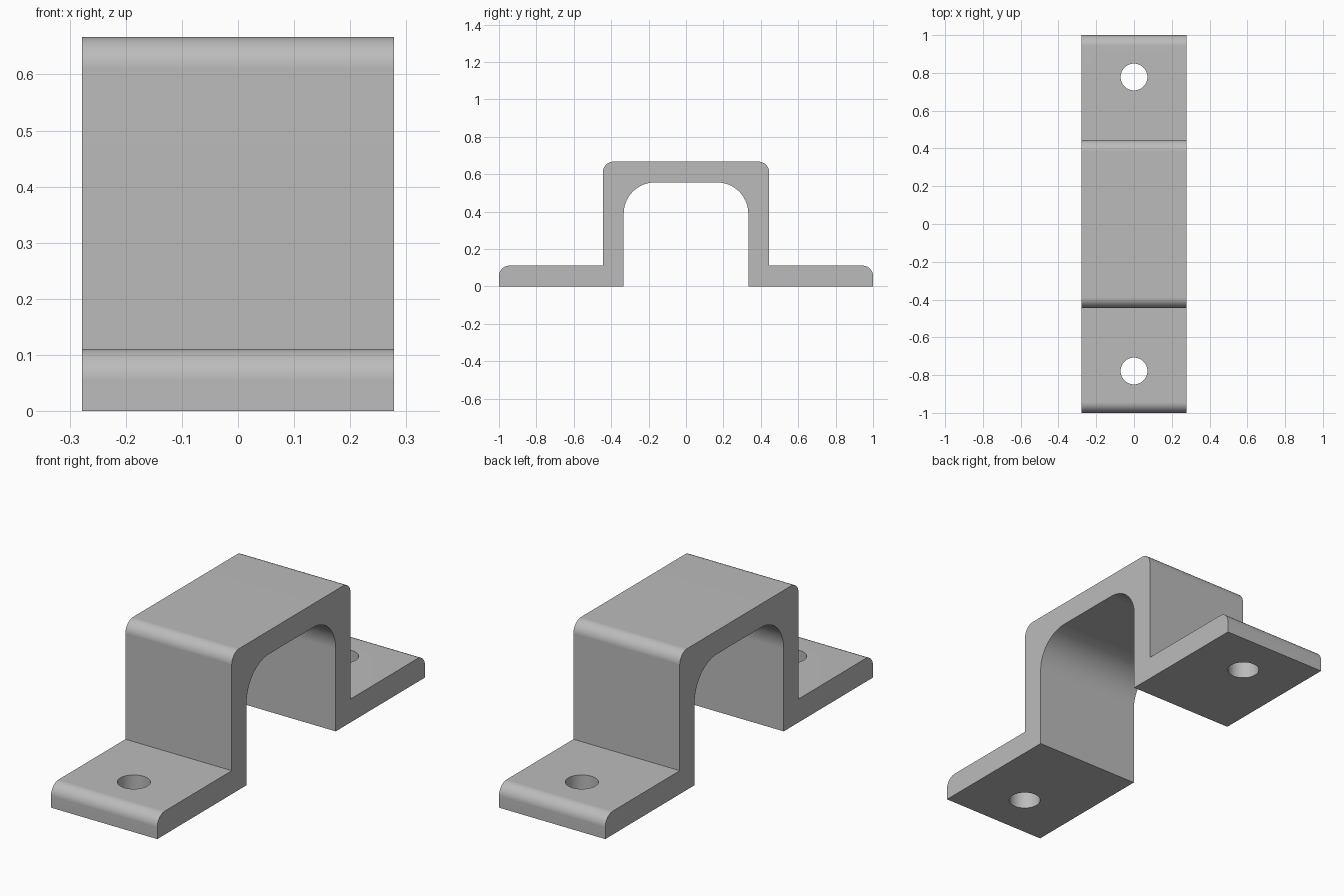
import bpy
import bmesh
from math import cos, sin, pi, radians
from mathutils import Vector

cube = bpy.data.objects.get("Cube")
if cube:
    bpy.data.objects.remove(cube)

HALF_WIDTH = 0.278
THICK = 0.111
WALL = 0.444        # outer face of the upright walls
TOP = 0.667
EDGE_R = 0.056      # outer rounding
INNER_R = 0.167     # rounding under the bridge
HOLE_Y, HOLE_R = 0.778, 0.071

grey = bpy.data.materials.new("plain grey")
grey.use_nodes = True
colour = (0.5, 0.5, 0.5, 1)
grey.diffuse_color = colour
grey.node_tree.nodes["Principled BSDF"].inputs["Base Color"].default_value = colour


def fillet(cy, cz, r, start, end, steps=12):
    """Arc points in the side plane, angles in degrees."""
    angles = [radians(start + (end - start) * i / steps) for i in range(steps + 1)]
    return [(cy + r * cos(a), cz + r * sin(a)) for a in angles]


# Half of the side profile, from the foot tip over the top to the inner wall
inner = WALL - THICK
outer_half = [(1, 0)]
outer_half += fillet(1 - EDGE_R, THICK - EDGE_R, EDGE_R, 0, 90)
outer_half += [(WALL, THICK)]
outer_half += fillet(WALL - EDGE_R, TOP - EDGE_R, EDGE_R, 0, 90)
inner_half = fillet(inner - INNER_R, TOP - THICK - INNER_R, INNER_R, 90, 0, 18)
inner_half += [(inner, 0)]


def mirrored(points):
    return [(-y, z) for y, z in reversed(points)]


profile = outer_half + mirrored(outer_half) + mirrored(inner_half) + inner_half

# Bracket: profile extruded across the width
bm = bmesh.new()
face = bm.faces.new([bm.verts.new((-HALF_WIDTH, y, z)) for y, z in profile])
swept = bmesh.ops.extrude_face_region(bm, geom=[face], use_keep_orig=True)
new_verts = [g for g in swept["geom"] if isinstance(g, bmesh.types.BMVert)]
bmesh.ops.translate(bm, verts=new_verts, vec=Vector((2 * HALF_WIDTH, 0, 0)))
bmesh.ops.recalc_face_normals(bm, faces=bm.faces)
mesh = bpy.data.meshes.new("mounting_bracket")
bm.to_mesh(mesh)
bm.free()
mesh.materials.append(grey)
bracket = bpy.data.objects.new("mounting_bracket", mesh)
bpy.context.collection.objects.link(bracket)

bpy.ops.object.select_all(action="DESELECT")
bpy.context.view_layer.objects.active = bracket

# Screw hole through each foot
for side, name in ((-1, "front"), (1, "back")):
    bpy.ops.mesh.primitive_cylinder_add(
        vertices=48, radius=HOLE_R, depth=4 * THICK, location=(0, side * HOLE_Y, THICK / 2))
    cutter = bpy.context.object
    cutter.name = name + "_hole_cutter"
    cutter.hide_render = True
    cutter.data.materials.append(grey)
    cut = bracket.modifiers.new(name + "_hole", "BOOLEAN")
    cut.operation = "DIFFERENCE"
    cut.solver = "EXACT"
    cut.object = cutter
    bpy.context.view_layer.objects.active = bracket
    bpy.ops.object.modifier_apply(modifier=cut.name)
    bpy.data.objects.remove(cutter)

# Smooth fillets and holes, crisp flat faces
bpy.ops.object.select_all(action="DESELECT")
bracket.select_set(True)
bpy.context.view_layer.objects.active = bracket
bpy.ops.object.shade_smooth_by_angle(angle=radians(30))
weighted = bracket.modifiers.new("flat_face_normals", "WEIGHTED_NORMAL")
weighted.keep_sharp = True
